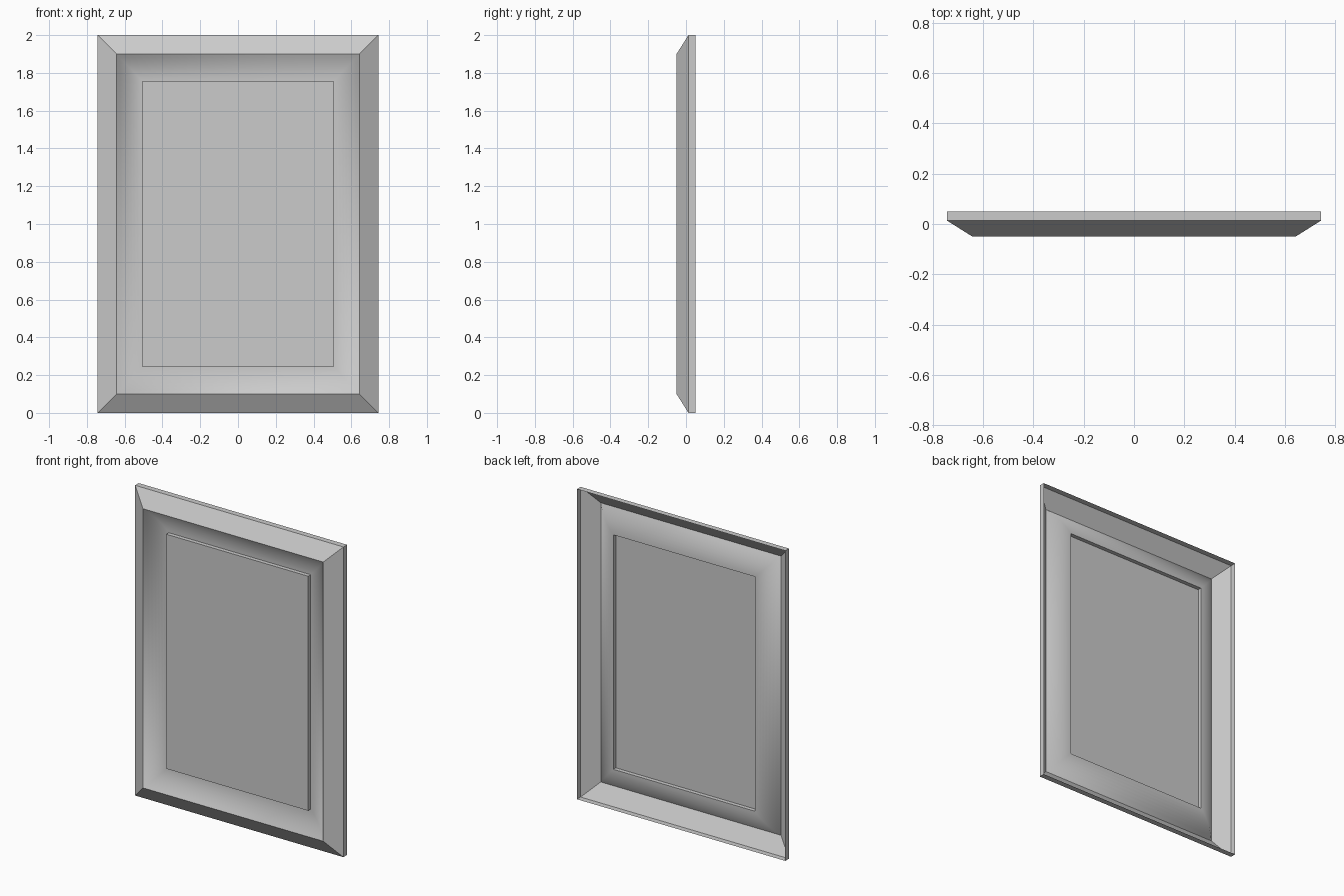
import bpy, bmesh

if "Cube" in bpy.data.objects:
    bpy.data.objects.remove(bpy.data.objects["Cube"])

HX, HZ = 0.743, 1.0          # outer half sizes
COVE_STEPS = 8


def ring_sheet(name, rings, cap=False, smooth_from=None):
    """Loft nested rectangles (half width, half height, y) into an open sheet."""
    bm = bmesh.new()
    loops = []
    for hx, hz, y in rings:
        loops.append([bm.verts.new((sx * hx, y, 1.0 + sz * hz))
                      for sx, sz in ((-1, -1), (1, -1), (1, 1), (-1, 1))])
    for i in range(len(loops) - 1):
        a, b = loops[i], loops[i + 1]
        for k in range(4):
            n = (k + 1) % 4
            f = bm.faces.new((a[k], a[n], b[n], b[k]))
            f.smooth = smooth_from is not None and i >= smooth_from
    if cap:
        bm.faces.new(loops[-1])
    # keep the ridge crisp where flat bevel meets smooth cove
    if smooth_from is not None:
        for e in bm.edges:
            if any(f.smooth for f in e.link_faces) and not all(f.smooth for f in e.link_faces):
                e.smooth = False
    me = bpy.data.meshes.new(name)
    bm.to_mesh(me)
    bm.free()
    ob = bpy.data.objects.new(name, me)
    bpy.context.collection.objects.link(ob)
    return ob


# Frame: rim, flat outer bevel up to the ridge, then concave cove (open back)
ridge = (HX - 0.1, HZ - 0.1, -0.05)
inner = (0.506, 0.756, 0.018)
frame = [(HX, HZ, 0.05), (HX, HZ, 0.013), ridge]
for i in range(1, COVE_STEPS + 1):
    u = i / COVE_STEPS
    d = 1 - (1 - u) ** 2
    frame.append((ridge[0] + (inner[0] - ridge[0]) * u,
                  ridge[1] + (inner[1] - ridge[1]) * u,
                  ridge[2] + (inner[2] - ridge[2]) * d))
ring_sheet("picture_frame", frame, smooth_from=2)

# Raised flat centre panel with a short wall around it
ring_sheet("centre_panel", [inner, (inner[0], inner[1], -0.008)], cap=True)
